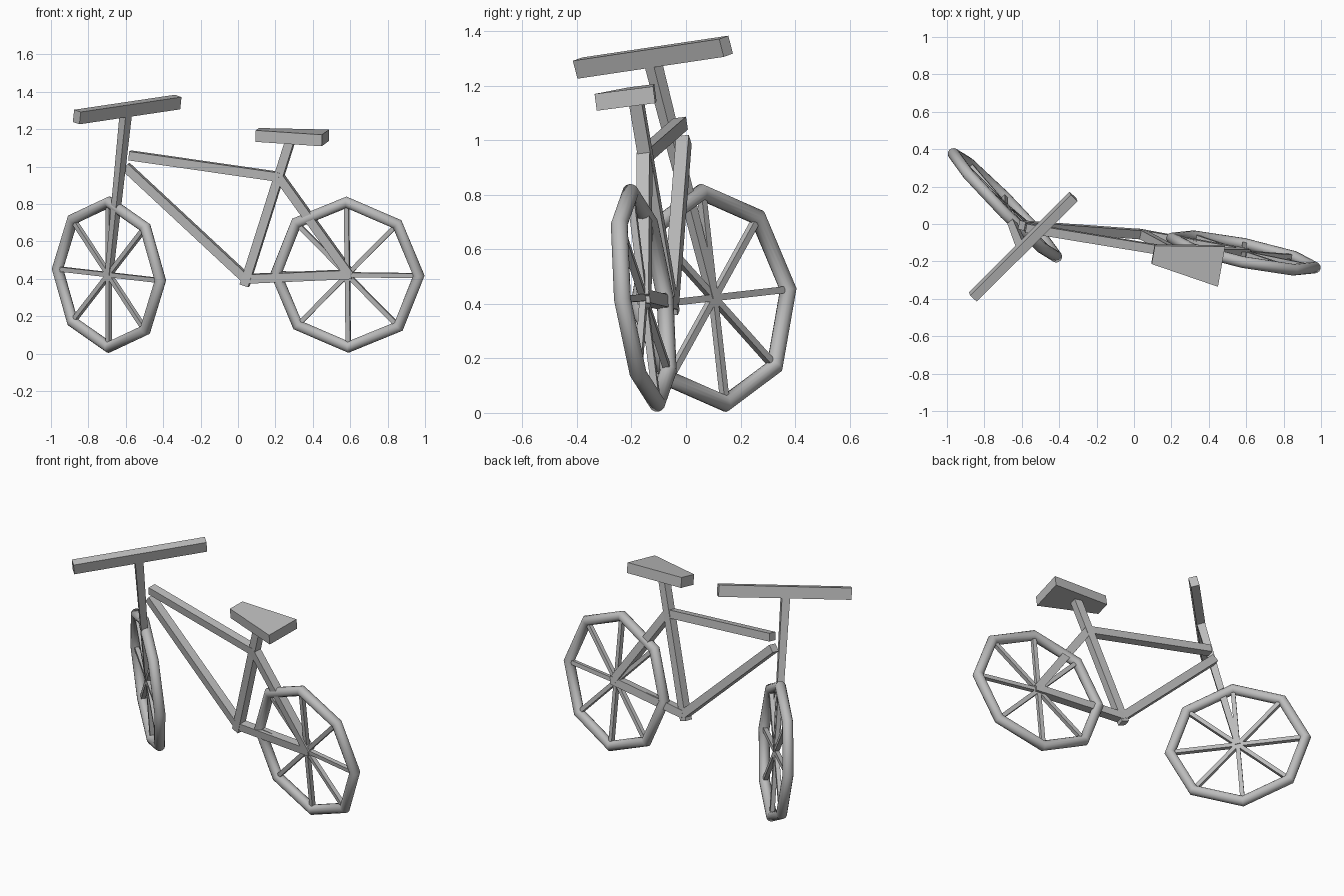
import bpy, bmesh, math
from mathutils import Matrix, Vector

cube = bpy.data.objects.get("Cube")
if cube:
    bpy.data.objects.remove(cube, do_unlink=True)

grey = bpy.data.materials.new("plain grey")
grey.use_nodes = True
grey.diffuse_color = (0.5, 0.5, 0.5, 1)
grey.node_tree.nodes["Principled BSDF"].inputs["Base Color"].default_value = grey.diffuse_color


def plane_axes(forward, up):
    """Orthonormal forward, up and sideways axes of a leaning wheel or frame."""
    f = Vector(forward).normalized()
    u = Vector(up)
    u = (u - f * u.dot(f)).normalized()
    return f, u, f.cross(u)


def placed(x, y, z, origin):
    m = Matrix((x, y, z)).transposed().to_4x4()
    m.translation = origin
    return m


def bar(name, start, end, side, start_size, end_size=None):
    """Square or rectangular bar; sizes are (along side, across side)."""
    start, end = Vector(start), Vector(end)
    axis = (end - start).normalized()
    s = (side - axis * side.dot(axis)).normalized()
    bm = bmesh.new()
    bmesh.ops.create_cube(bm, size=1)
    for v in bm.verts:
        w, h = start_size if v.co.z < 0 else (end_size or start_size)
        v.co = Vector((v.co.x * w, v.co.y * h, v.co.z * (end - start).length))
    bm.transform(placed(s, axis.cross(s), axis, (start + end) / 2))
    mesh = bpy.data.meshes.new(name)
    bm.to_mesh(mesh)
    bm.free()
    mesh.materials.append(grey)
    obj = bpy.data.objects.new(name, mesh)
    bpy.context.collection.objects.link(obj)
    return obj


def wheel(name, centre, axes):
    """Eight-sided tyre with spokes running to its corners."""
    f, u, n = axes
    radius = 0.39
    bpy.ops.mesh.primitive_torus_add(major_segments=8, minor_segments=14,
                                     major_radius=radius, minor_radius=0.031)
    tyre = bpy.context.object
    tyre.name = name + "_tyre"
    tyre.matrix_world = placed(f, u, n, centre)
    tyre.data.materials.append(grey)
    bpy.ops.object.shade_smooth()
    for i in range(4):
        a = i * math.pi / 4
        reach = (f * math.cos(a) + u * math.sin(a)) * radius
        bar(f"{name}_spoke_{i + 1}", centre - reach, centre + reach, n, (0.025, 0.025))


# Wheels: the front one is steered to the side
rear_hub = Vector((0.585, -0.155, 0.422))
front_hub = Vector((-0.69, 0.10, 0.422))
rear_axes = plane_axes((0.977, -0.2, -0.013), (-0.012, -0.125, 0.992))
front_axes = plane_axes((-0.70, 0.70, 0.08), (0, -0.11, 0.99))
wheel("rear_wheel", rear_hub, rear_axes)
wheel("front_wheel", front_hub, front_axes)

# Frame
side = rear_axes[2]
tube = (0.048, 0.048)
crank = Vector((0.045, -0.055, 0.40))
seat_joint = Vector((0.222, -0.152, 0.945))
bar("seat_tube", (0.035, -0.05, 0.365), (0.28, -0.182, 1.14), side, tube)
bar("top_tube", (-0.58, -0.02, 1.06), seat_joint, side, tube)
bar("down_tube", (-0.6, -0.008, 1.0), crank, side, tube)
bar("chain_stay", crank, (0.61, -0.157, 0.425), side, tube)
bar("seat_stay", seat_joint, (0.6, -0.155, 0.42), side, tube)

# Saddle: narrow nose, wide back
drop = rear_axes[1] * 0.031
bar("saddle", Vector((0.102, -0.165, 1.2)) - drop, Vector((0.467, -0.228, 1.184)) - drop,
    side, (0.10, 0.062), (0.22, 0.062))

# Steering
bar("fork", front_hub, (-0.6, -0.12, 1.28), front_axes[2], (0.032, 0.032), (0.047, 0.047))
bar("handlebar", (-0.862, -0.39, 1.265), (-0.323, 0.147, 1.345),
    Vector((0.10, -0.25, 0.966)), (0.068, 0.05))
